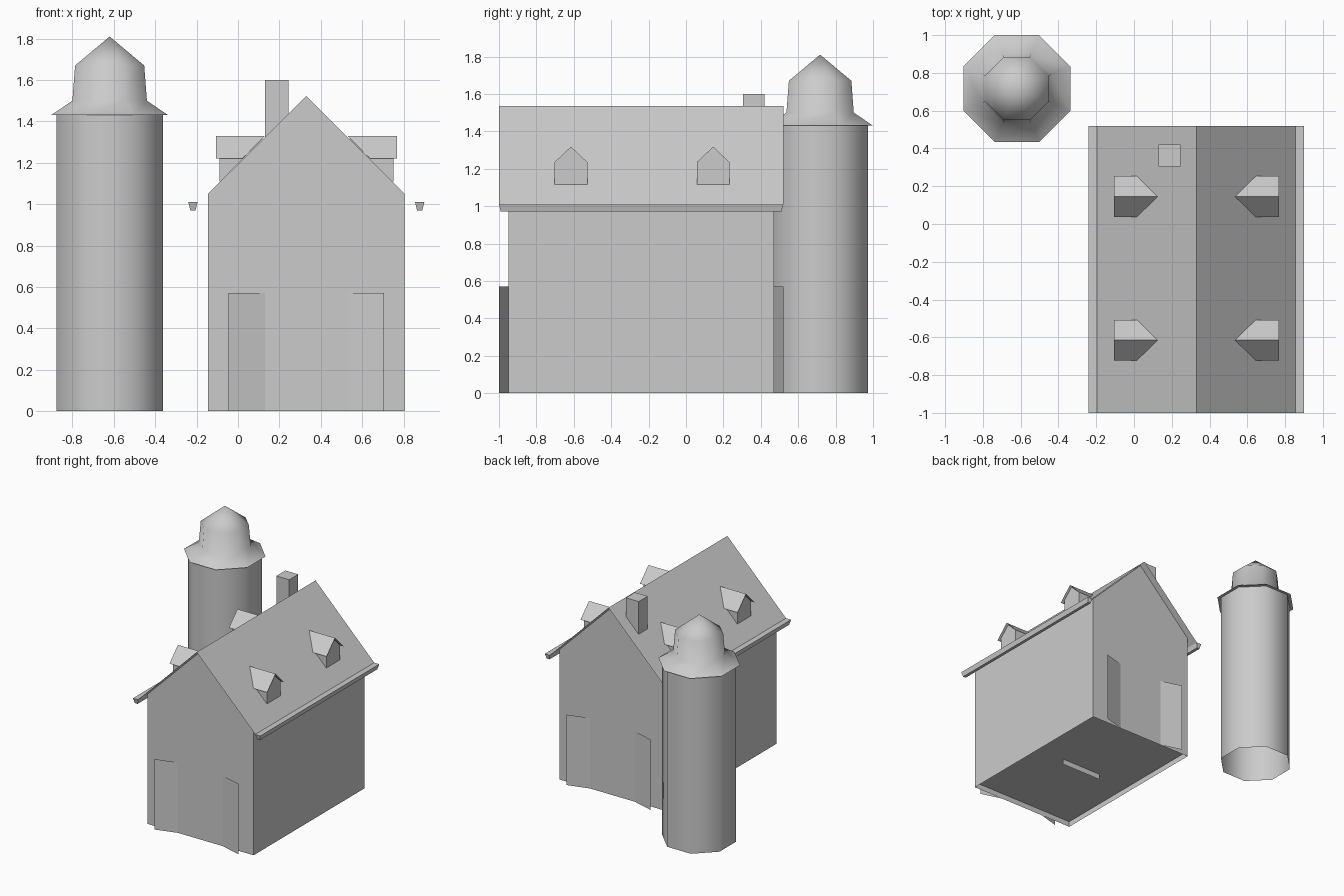
import bpy, bmesh, math
from mathutils import Vector

cube = bpy.data.objects.get("Cube")
if cube:
    bpy.data.objects.remove(cube, do_unlink=True)

grey = bpy.data.materials.new("plain_grey")
grey.use_nodes = True
grey.diffuse_color = (0.6, 0.6, 0.6, 1)
grey.node_tree.nodes["Principled BSDF"].inputs["Base Color"].default_value = (0.6, 0.6, 0.6, 1)

MID_X, MID_Y = 0.33, -0.24      # centre of the house
HALF_W, HALF_L = 0.475, 0.71    # half size of its walls
RIDGE, EAVE = 1.53, 1.05
ROOF_W, ROOF_L = 0.525, 0.76    # half size of the roof
SIDES = {"left": 1, "right": -1}
ENDS = {"front": -1, "back": 1}


def finish(name, bm, smooth=None):
    mesh = bpy.data.meshes.new(name)
    bm.to_mesh(mesh)
    bm.free()
    mesh.materials.append(grey)
    if smooth:
        mesh.shade_smooth()
        mesh.set_sharp_from_angle(angle=math.radians(smooth))
    obj = bpy.data.objects.new(name, mesh)
    bpy.context.collection.objects.link(obj)
    return obj


def sheet(name, quads, outward):
    """Thin surfaces whose faces point along the outward direction."""
    bm = bmesh.new()
    for quad in quads:
        face = bm.faces.new([bm.verts.new(p) for p in quad])
        face.normal_update()
        if face.normal.dot(Vector(outward)) < 0:
            face.normal_flip()
    bmesh.ops.remove_doubles(bm, verts=bm.verts, dist=0.0001)
    return finish(name, bm)


def loft(name, rings, closed_bottom=True, closed_top=True, smooth=None):
    """Skin over rings with equal point counts."""
    bm = bmesh.new()
    rows = [[bm.verts.new(p) for p in ring] for ring in rings]
    n = len(rows[0])
    for low, high in zip(rows, rows[1:]):
        for i in range(n):
            j = (i + 1) % n
            bm.faces.new((low[i], low[j], high[j], high[i]))
    if closed_bottom:
        bm.faces.new(rows[0][::-1])
    if closed_top:
        bm.faces.new(rows[-1])
    bmesh.ops.remove_doubles(bm, verts=bm.verts, dist=0.0001)
    bmesh.ops.recalc_face_normals(bm, faces=bm.faces)
    return finish(name, bm, smooth)


def rectangle(x0, x1, y0, y1, z):
    return [(x0, y0, z), (x1, y0, z), (x1, y1, z), (x0, y1, z)]


# House walls with gables, open underneath, and a raised floor
outline = [(-HALF_W, 0), (-HALF_W, EAVE), (0, RIDGE - 0.008), (HALF_W, EAVE), (HALF_W, 0)]
walls = loft("house_walls", [[(MID_X + x, MID_Y + s * HALF_L, z) for x, z in outline]
                             for s in (-1, 1)])
bm = bmesh.new()
bm.from_mesh(walls.data)
base = [f for f in bm.faces if f.normal.z < -0.9]
bmesh.ops.delete(bm, geom=base, context="FACES")
bm.to_mesh(walls.data)
bm.free()
sheet("floor", [rectangle(MID_X - HALF_W, MID_X + HALF_W, MID_Y - HALF_L, MID_Y + HALF_L, 0.045)],
      (0, 0, -1))
sheet("floor_rib", [[(MID_X + x, MID_Y, z) for x, z in
                     ((-0.185, 0), (0.185, 0), (0.185, 0.045), (-0.185, 0.045))]], (0, 1, 0))

# Main roof
roof_edges = (MID_Y - ROOF_L, MID_Y + ROOF_L)
slopes = []
for s in SIDES.values():
    a, b = roof_edges
    low_x, low_z = MID_X + s * ROOF_W, RIDGE + 0.005 - ROOF_W
    slopes.append([(MID_X, a, RIDGE + 0.005), (low_x, a, low_z),
                   (low_x, b, low_z), (MID_X, b, RIDGE + 0.005)])
sheet("main_roof", slopes, (0, 0, 1))

# Tapered gutters along the eaves
for side, s in SIDES.items():
    rings = []
    for inset, z in ((0.01, 0.97), (0, 1.01)):
        near, far = sorted((MID_X + s * (ROOF_W + inset), MID_X + s * (0.57 - inset)))
        rings.append(rectangle(near, far, roof_edges[0] + inset, roof_edges[1] - inset, z))
    loft(side + "_gutter", rings)

# Swung door leaves at both gable ends
for end, e in ENDS.items():
    for side, s in SIDES.items():
        inner = (MID_X + s * 0.2, MID_Y + e * HALF_L)
        outer = (MID_X + s * 0.375, MID_Y + e * ROOF_L)
        sheet(f"{end}_{side}_door", [[(*inner, 0), (*outer, 0), (*outer, 0.57), (*inner, 0.57)]],
              (0, e, 0))

# Dormers: a gabled box and a small pitched roof, both running into the main roof
for end, y in {"front": -0.615, "back": 0.145}.items():
    for side, s in SIDES.items():
        gable = [(-0.0875, 1.11), (0.0875, 1.11), (0.0875, 1.235), (0, 1.318), (-0.0875, 1.235)]
        loft(f"{end}_{side}_dormer",
             [[(MID_X + s * 0.42, y + v, z) for v, z in gable],
              [(MID_X + s * (RIDGE - z - 0.005), y + v, z) for v, z in gable]])
        top, low = 1.33, 1.22
        sheet(f"{end}_{side}_dormer_roof",
              [[(MID_X + s * 0.437, y, top), (MID_X + s * 0.437, y + d, low),
                (MID_X + s * (RIDGE - low), y + d, low), (MID_X + s * (RIDGE - top), y, top)]
               for d in (-0.108, 0.108)], (0, 0, 1))

# Chimney
loft("chimney", [rectangle(0.13, 0.245, 0.305, 0.42, z) for z in (1.25, 1.6)])


# Octagonal tower; sizes are measured to the flat sides
def octagon(apothem, z):
    r = apothem / math.cos(math.pi / 8)
    return [(-0.62 + r * math.cos((i + 0.5) * math.pi / 4),
             0.717 + r * math.sin((i + 0.5) * math.pi / 4), z) for i in range(8)]


loft("tower_body", [octagon(0.257, 0), octagon(0.257, 1.43)],
     closed_bottom=False, closed_top=False, smooth=55)
loft("tower_cap", [octagon(r, z) for r, z in
                   ((0.257, 1.43), (0.283, 1.43), (0.18, 1.5), (0.167, 1.67), (0, 1.81))],
     closed_bottom=False, closed_top=False, smooth=55)
